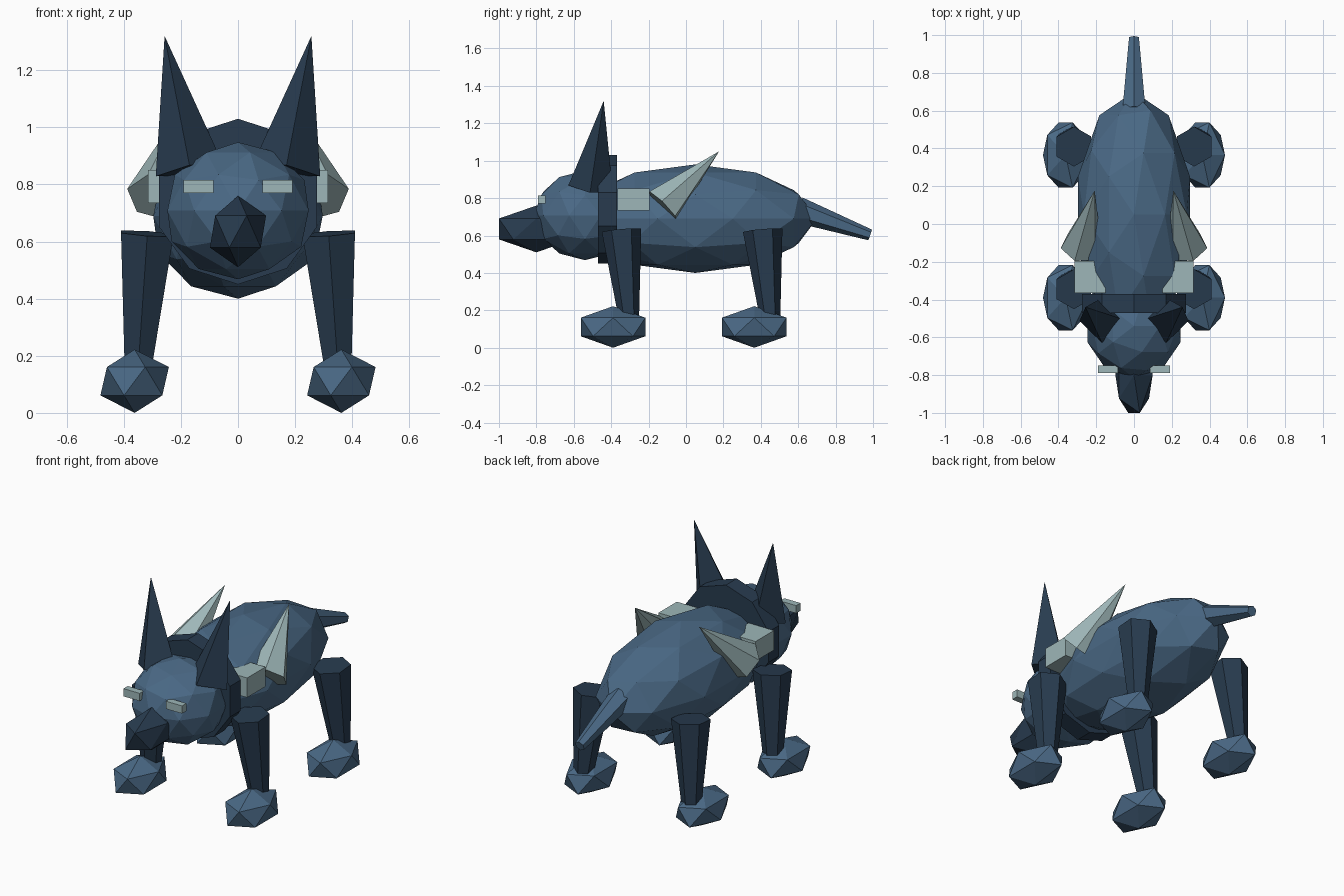
import bpy, bmesh, math
from mathutils import Vector, Matrix

if "Cube" in bpy.data.objects:
    bpy.data.objects.remove(bpy.data.objects["Cube"])


def material(name, rgb):
    m = bpy.data.materials.new(name)
    m.diffuse_color = (*rgb, 1)
    m.use_nodes = True
    m.node_tree.nodes["Principled BSDF"].inputs["Base Color"].default_value = m.diffuse_color
    return m


BLUE = material("steel blue", (0.068, 0.14, 0.235))
DARK = material("dark navy", (0.021, 0.044, 0.078))
PALE = material("pale grey green", (0.34, 0.47, 0.48))


def finish(name, bm, mat):
    bmesh.ops.recalc_face_normals(bm, faces=bm.faces)
    me = bpy.data.meshes.new(name)
    bm.to_mesh(me)
    bm.free()
    me.materials.append(mat)
    ob = bpy.data.objects.new(name, me)
    bpy.context.collection.objects.link(ob)
    return ob


def ball(name, centre, radii, level, mat):
    """Faceted, stretched icosphere."""
    bm = bmesh.new()
    bmesh.ops.create_icosphere(
        bm, subdivisions=level, radius=1,
        matrix=Matrix.Translation(centre) @ Matrix.Diagonal((*radii, 1)))
    return finish(name, bm, mat)


def box(name, low, high, mat):
    low, high = Vector(low), Vector(high)
    bm = bmesh.new()
    bmesh.ops.create_cube(
        bm, size=1,
        matrix=Matrix.Translation((low + high) / 2) @ Matrix.Diagonal((*(high - low), 1)))
    return finish(name, bm, mat)


def taper(name, start, r0, end, r1, sides, phase, mat):
    """Tapered prism between two points; r1 = 0 makes a spike.
    Corner angles are measured from the sideways (x) direction."""
    start, end = Vector(start), Vector(end)
    axis = (end - start).normalized()
    u = (Vector((1, 0, 0)) - axis * axis.x).normalized()
    v = axis.cross(u)
    bm = bmesh.new()

    def ring(c, r):
        if r == 0:
            return [bm.verts.new(c)] * sides
        angles = [math.radians(phase) + math.tau * i / sides for i in range(sides)]
        return [bm.verts.new(c + r * (math.cos(a) * u + math.sin(a) * v)) for a in angles]

    a, b = ring(start, r0), ring(end, r1)
    bm.faces.new(a)
    if r1:
        bm.faces.new(b)
    for i in range(sides):
        j = (i + 1) % sides
        bm.faces.new([a[i], a[j], b[j], b[i]] if r1 else [a[i], a[j], b[i]])
    return finish(name, bm, mat)


# Trunk, head and muzzle
ball("body", (0, 0.05, 0.69), (0.312, 0.65, 0.29), 2, BLUE)
ball("head", (0, -0.54, 0.708), (0.26, 0.275, 0.24), 2, BLUE)
ball("muzzle", (0, -0.80, 0.635), (0.11, 0.235, 0.125), 1, DARK)

# Neck collar and tail
taper("collar", (0, -0.47, 0.74), 0.29, (0, -0.37, 0.74), 0.29, 10, 90, DARK)
taper("tail", (0, 0.60, 0.737), 0.070, (0, 0.985, 0.603), 0.030, 6, 30, BLUE)

for side, s in (("left", -1), ("right", 1)):
    # Ears and eyes
    taper(f"{side}_ear", (s * 0.17, -0.51, 0.85), 0.12, (s * 0.257, -0.44, 1.32), 0, 4, 0, DARK)
    xs = sorted((s * 0.085, s * 0.19))
    box(f"{side}_eye", (xs[0], -0.79, 0.77), (xs[1], -0.75, 0.815), PALE)

    # Shoulder blocks and back spikes
    xs = sorted((s * 0.15, s * 0.315))
    box(f"{side}_shoulder_block", (xs[0], -0.365, 0.735), (xs[1], -0.195, 0.85), PALE)
    taper(f"{side}_back_spike", (s * 0.28, -0.125, 0.755), 0.112,
          (s * 0.208, 0.177, 1.05), 0, 6, 12 if s < 0 else -12, PALE)

    # Legs and paws
    for end, y in (("front", 0), ("rear", 0.755)):
        taper(f"{end}_{side}_leg", (s * 0.318, y - 0.345, 0.628), 0.106,
              (s * 0.354, y - 0.30, 0.10), 0.048, 6, 30, DARK)
        ball(f"{end}_{side}_paw", (s * 0.362, y - 0.39, 0.111), (0.134, 0.203, 0.111), 1, BLUE)
